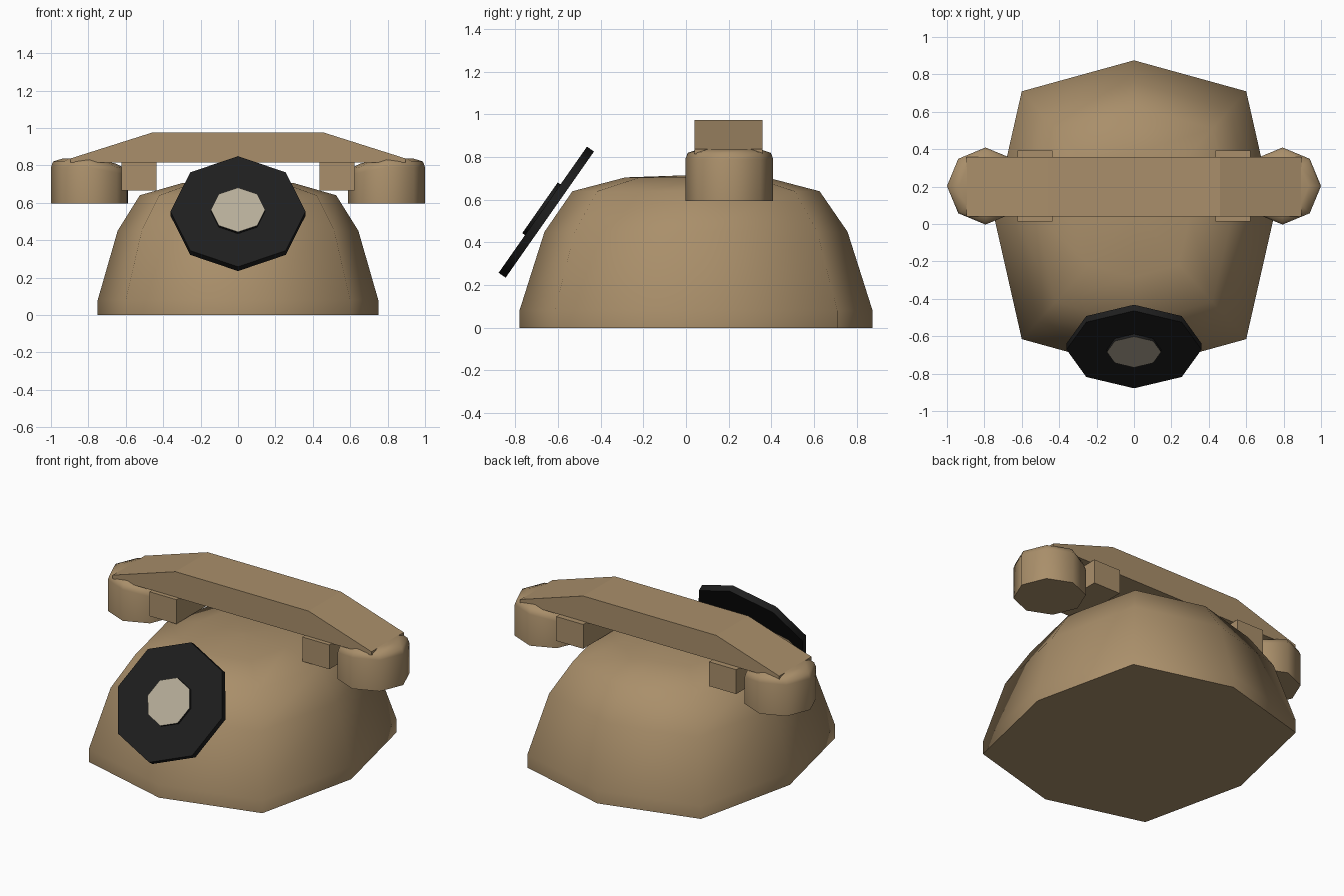
import bpy, bmesh, math
from mathutils import Vector, Matrix

if "Cube" in bpy.data.objects:
    bpy.data.objects.remove(bpy.data.objects["Cube"])


def material(name, rgb):
    m = bpy.data.materials.new(name)
    m.diffuse_color = (*rgb, 1)
    m.use_nodes = True
    m.node_tree.nodes["Principled BSDF"].inputs["Base Color"].default_value = m.diffuse_color
    return m


TAN = material("tan plastic", (0.40, 0.275, 0.145))
BLACK = material("black dial", (0.013, 0.013, 0.013))
CREAM = material("cream label", (0.47, 0.42, 0.32))


def finish(name, bm, mats, smooth=None):
    bmesh.ops.recalc_face_normals(bm, faces=bm.faces[:])
    mesh = bpy.data.meshes.new(name)
    bm.to_mesh(mesh)
    bm.free()
    ob = bpy.data.objects.new(name, mesh)
    bpy.context.collection.objects.link(ob)
    for m in mats:
        mesh.materials.append(m)
    if smooth:
        bpy.ops.object.select_all(action='DESELECT')
        bpy.context.view_layer.objects.active = ob
        ob.select_set(True)
        bpy.ops.object.shade_smooth_by_angle(angle=math.radians(smooth))
    return ob


def loft(rings):
    """Join equal-length rings of points and cap both ends."""
    bm = bmesh.new()
    loops = [[bm.verts.new(p) for p in ring] for ring in rings]
    for a, b in zip(loops, loops[1:]):
        for i in range(len(a)):
            j = (i + 1) % len(a)
            bm.faces.new((a[i], a[j], b[j], b[i]))
    bm.faces.new(loops[0])
    bm.faces.new(loops[-1])
    return bm


def octagon(cx, cy, rx, ry, z, diagonal=math.sqrt(0.5)):
    pts = []
    for i in range(8):
        a = i * math.pi / 4
        k = diagonal / math.sqrt(0.5) if i % 2 else 1
        pts.append(Vector((cx + rx * k * math.cos(a), cy + ry * k * math.sin(a), z)))
    return pts


def box(name, lo, hi, mat):
    bm = bmesh.new()
    bmesh.ops.create_cube(bm, size=1)
    lo, hi = Vector(lo), Vector(hi)
    for v in bm.verts:
        v.co = (lo + hi) / 2 + v.co * (hi - lo)
    return finish(name, bm, [mat])


# Domed body with a squarish eight-sided plan
profile = [(1, 0), (1, 0.08), (0.858, 0.45), (0.70, 0.64), (0.40, 0.705), (0.02, 0.716)]
finish("body", loft([octagon(0, 0.047, 0.75 * s, 0.828 * s, z, 0.8) for s, z in profile]),
       [TAN], 70)

# Tilted dial: plate and raised hub with a cream face
tilt = Matrix.Translation((0, -0.655, 0.542)) @ Matrix.Rotation(math.radians(55), 4, 'X')


def disc(name, radius, z0, z1, mats):
    bm = loft([octagon(0, 0, radius, radius, z) for z in (z0, z1)])
    bm.normal_update()
    for f in bm.faces:
        if len(mats) > 1 and f.calc_center_median().z > z1 - 1e-4:
            f.material_index = 1
    bm.transform(tilt)
    return finish(name, bm, mats, 50)


disc("dial_plate", 0.361, -0.02, 0.02, [BLACK])
disc("dial_hub", 0.145, 0.015, 0.036, [BLACK, CREAM])

# Handset bar: front profile extruded along y
bar = [(-0.46, 0.975), (0.46, 0.975), (0.895, 0.837), (0.895, 0.815), (-0.895, 0.815), (-0.895, 0.837)]
finish("handset_bar", loft([[(x, y, z) for x, z in bar] for y in (0.04, 0.358)]), [TAN])

# Ear and mouth cups, cradle posts on both sides
for side, cup, post in ((-1, "left_cup", "left_cradle"), (1, "right_cup", "right_cradle")):
    rings = []
    for r, z in ((0.206, 0.595), (0.206, 0.79), (0.195, 0.82), (0.14, 0.838)):
        ring = octagon(side * 0.794, 0.203, r, r, z)
        for p in ring:  # the inner shoulder sits lower than the outer one
            inward = max(0, side * 0.794 - p.x if side > 0 else p.x + 0.794)
            if z > 0.6:
                p.z -= 0.2 * inward
        rings.append(ring)
    finish(cup, loft(rings), [TAN], 60)
    x0, x1 = sorted((side * 0.435, side * 0.622))
    box(post, (x0, 0.013, 0.665), (x1, 0.393, 0.817), TAN)

# Short cord end between the left cup and the body
box("cord_top", (-0.66, 0.19, 0.745), (-0.59, 0.21, 0.765), BLACK)
box("cord_drop", (-0.61, 0.19, 0.60), (-0.59, 0.21, 0.765), BLACK)
